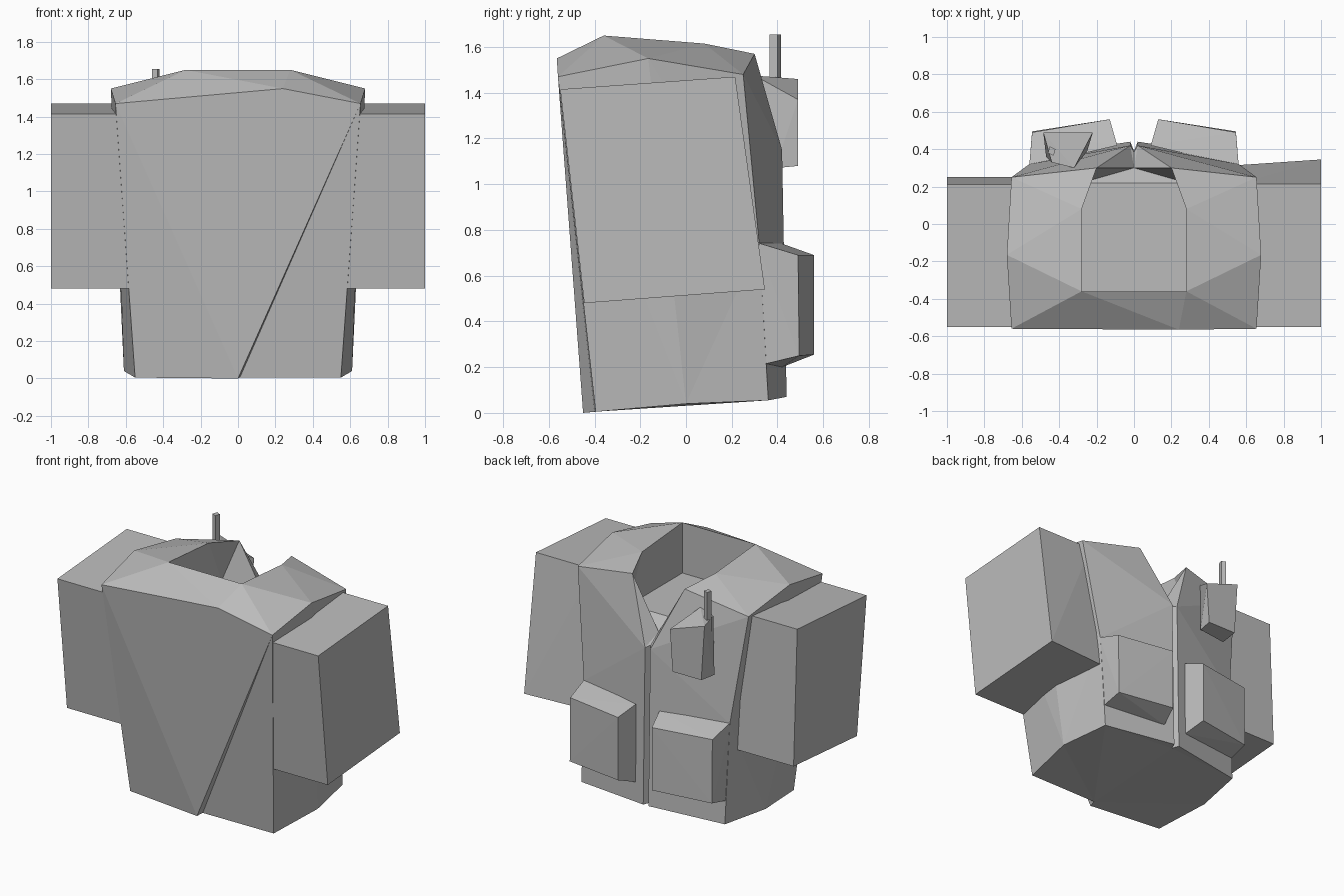
import bpy, bmesh

cube = bpy.data.objects.get("Cube")
if cube:
    bpy.data.objects.remove(cube, do_unlink=True)

grey = bpy.data.materials.new("plain grey")
grey.use_nodes = True
COLOUR = (0.5, 0.5, 0.5, 1)
grey.diffuse_color = COLOUR
grey.node_tree.nodes["Principled BSDF"].inputs["Base Color"].default_value = COLOUR


def finish(name, bm):
    bmesh.ops.recalc_face_normals(bm, faces=bm.faces)
    mesh = bpy.data.meshes.new(name)
    bm.to_mesh(mesh)
    bm.free()
    mesh.materials.append(grey)
    bpy.context.collection.objects.link(bpy.data.objects.new(name, mesh))


def hull(name, points):
    """Solid flat-faced block spanned by its corner points."""
    bm = bmesh.new()
    for p in points:
        bm.verts.new(p)
    bmesh.ops.convex_hull(bm, input=bm.verts)
    finish(name, bm)


# Torso: mirrored landmark points on the left half
side_points = {
    "front_low": (.55, -.395, .005), "side_low": (.61, 0, .04),
    "back_low": (.55, .36, .055), "seam_low": (.02, .44, .07),
    "front_top": (.655, -.56, 1.47), "side_top": (.68, -.165, 1.55),
    "back_top": (.655, .25, 1.48), "back_mid": (.56, .32, .74),
    "seam_top": (.02, .42, 1.15), "lip": (.2, .3, 1.57),
    "collar_front": (.28, -.36, 1.65), "collar_side": (.28, .08, 1.615),
    "floor_front": (.28, -.36, 1.3), "floor_back": (.28, .22, 1.3),
}
centre_points = {
    "flap_tip": (0, -.45, 0), "flap_under": (.01, -.4, .005),
    "flap_peak": (.24, -.565, 1.55), "groove_low": (0, .39, .07),
    "groove_top": (0, .385, 1.16), "notch": (0, .3, 1.22),
}
half_faces = [
    # flank
    "front_top front_low side_low", "front_top side_low side_top",
    "side_top side_low back_mid", "side_low back_low back_mid",
    "side_top back_mid back_top",
    # back panel and centre groove
    "back_top seam_top lip", "back_top back_mid seam_top",
    "back_mid back_low seam_low seam_top",
    "seam_top seam_low groove_low groove_top",
    # shoulder
    "front_top side_top collar_front", "side_top collar_side collar_front",
    "side_top back_top collar_side", "back_top lip collar_side",
    # inside of the neck opening
    "collar_front collar_side floor_back floor_front",
    "collar_side lip floor_back", "lip notch floor_back",
    "lip seam_top notch", "seam_top groove_top notch",
    # underside
    "flap_under front_low side_low", "flap_under side_low back_low",
    "flap_under back_low groove_low", "back_low seam_low groove_low",
]
bm = bmesh.new()
verts = {n: bm.verts.new(p) for n, p in centre_points.items()}
for side, sign in (("L", 1), ("R", -1)):
    for n, (x, y, z) in side_points.items():
        verts[n + side] = bm.verts.new((sign * x, y, z))


def face(names, side=""):
    bm.faces.new([verts[n if n in verts else n + side] for n in names.split()])


for side in "LR":
    for names in half_faces:
        face(names, side)
# Neck floor and front collar
face("floor_frontL floor_frontR floor_backR floor_backL")
face("floor_backL floor_backR notch")
face("collar_frontL collar_frontR floor_frontR floor_frontL")
face("front_topR flap_peak collar_frontR")
face("flap_peak collar_frontL collar_frontR")
face("flap_peak front_topL collar_frontL")
# Overlapping front flap and the panel under it
face("front_topR front_lowR flap_tip")
face("front_topR flap_tip flap_peak")
face("flap_peak flap_tip front_topL")
face("flap_tip flap_under front_topL")
face("flap_under front_lowL front_topL")
face("flap_tip front_lowR flap_under")
finish("torso", bm)

# Side blocks and back pouches
block_profiles = {
    "left": [(-.55, 1.415), (.215, 1.47), (.345, .54), (-.445, .48)],
    "right": [(-.55, 1.415), (.21, 1.47), (.25, .535), (-.445, .48)],
}
for side, sign in (("left", 1), ("right", -1)):
    hull(side + "_side_block",
         [(sign * x, y - (.03 if x < 1 and y > .3 else 0), z)
          for y, z in block_profiles[side] for x in (.56, 1)])
    hull(side + "_back_pouch", [(sign * x, y, z) for x, y, z in (
        (.56, .31, .745), (.09, .42, .74), (.545, .49, .69), (.13, .56, .69),
        (.55, .33, .21), (.09, .42, .2), (.545, .495, .25), (.13, .56, .255))])

# Radio pack with its aerial
hull("radio_pack", [
    (-.32, .3, 1.475), (-.44, .33, 1.46), (-.485, .49, 1.46), (-.22, .49, 1.37),
    (-.24, .49, 1.08), (-.46, .49, 1.08), (-.25, .39, 1.07), (-.47, .36, 1.07)])
hull("aerial", [(-.44 + dx, .39 + dy, z)
                for dx, dy in ((-.02, -.01), (.01, -.025), (.02, .01), (-.01, .025))
                for z in (1.36, 1.655)])
